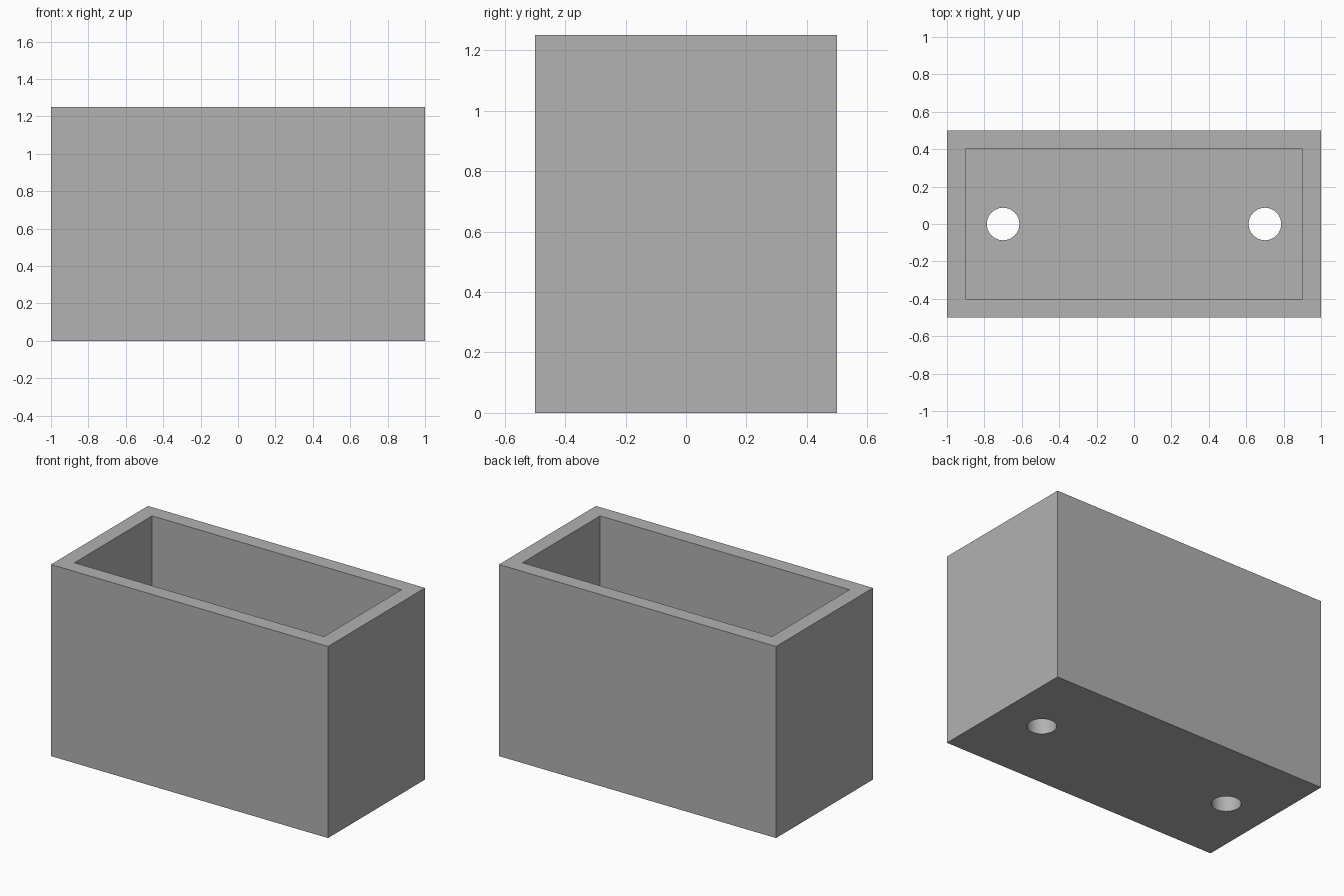
import bpy
import math

default_cube = bpy.data.objects.get("Cube")
if default_cube:
    bpy.data.objects.remove(default_cube, do_unlink=True)

LENGTH, WIDTH, HEIGHT = 2.0, 1.0, 1.25
WALL = 0.1
HOLE_X, HOLE_RADIUS = 0.7, 0.087

grey = bpy.data.materials.new("plain grey")
grey.use_nodes = True
colour = (0.445, 0.445, 0.445, 1)
grey.diffuse_color = colour
grey.node_tree.nodes["Principled BSDF"].inputs["Base Color"].default_value = colour


def box(name, size, base_z):
    """Box centred on x and y, with its underside at base_z."""
    bpy.ops.mesh.primitive_cube_add(size=1, location=(0, 0, base_z + size[2] / 2))
    obj = bpy.context.object
    obj.name = name
    obj.scale = size
    bpy.ops.object.transform_apply(location=True, rotation=False, scale=True)
    obj.data.materials.append(grey)
    return obj


def cut(target, cutter):
    """Subtract the cutter from the target, then discard it."""
    cutter.hide_render = True
    mod = target.modifiers.new("cut", "BOOLEAN")
    mod.operation = "DIFFERENCE"
    mod.solver = "EXACT"
    mod.object = cutter
    bpy.ops.object.select_all(action="DESELECT")
    target.select_set(True)
    bpy.context.view_layer.objects.active = target
    bpy.ops.object.modifier_apply(modifier=mod.name)
    bpy.data.objects.remove(cutter, do_unlink=True)


# Outer box
planter = box("planter_box", (LENGTH, WIDTH, HEIGHT), 0)

# Open cavity, leaving walls and floor of equal thickness
cut(planter, box("cavity_cutter", (LENGTH - 2 * WALL, WIDTH - 2 * WALL, HEIGHT), WALL))

# Round drain holes through the floor
for side in (-1, 1):
    bpy.ops.mesh.primitive_cylinder_add(
        vertices=48, radius=HOLE_RADIUS, depth=4 * WALL, location=(side * HOLE_X, 0, 0))
    hole = bpy.context.object
    hole.name = "drain_hole_cutter"
    hole.data.materials.append(grey)
    cut(planter, hole)

# Smooth hole walls, crisp box edges
bpy.ops.object.shade_smooth_by_angle(angle=math.radians(30))
